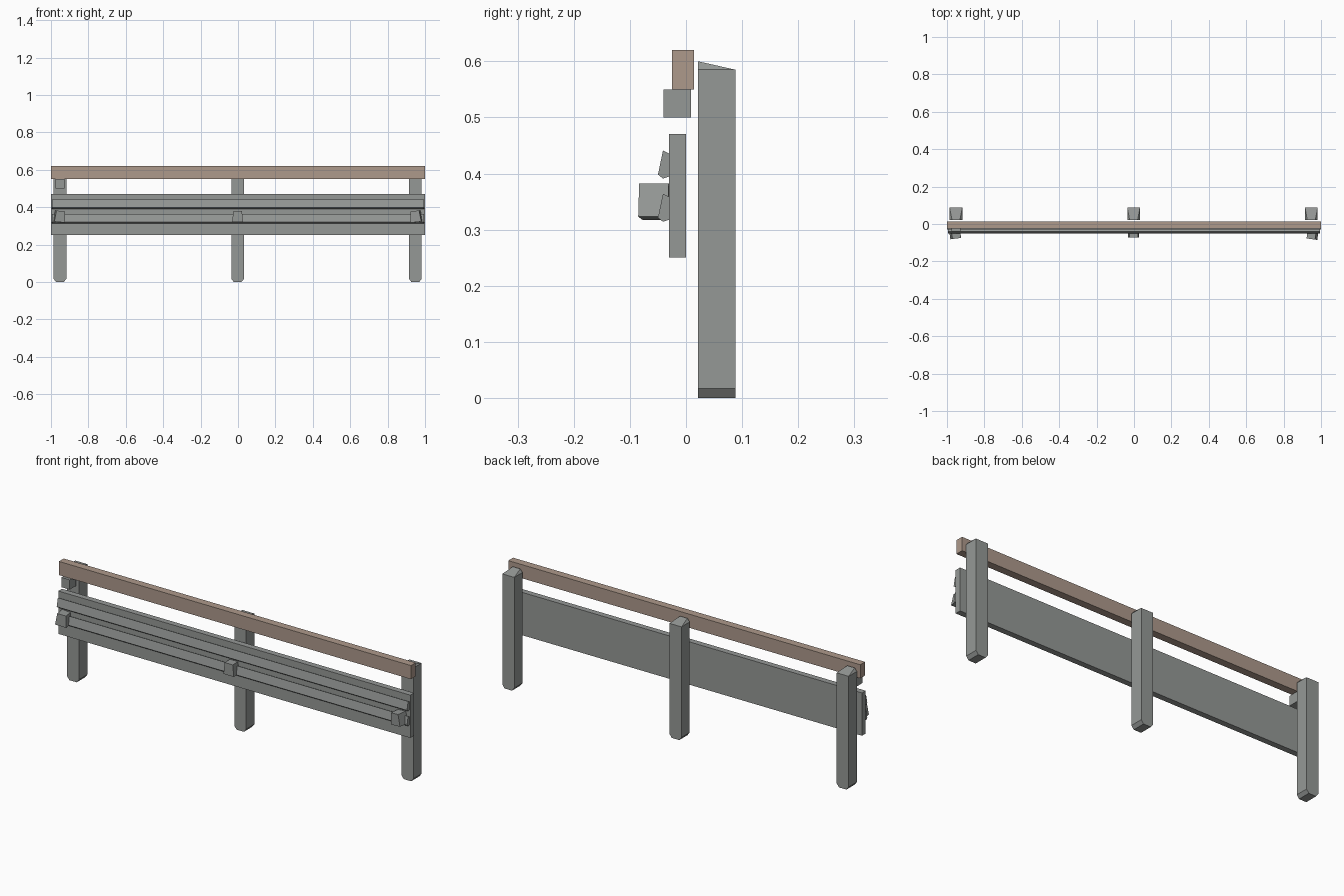
import bpy
from math import radians
from mathutils import Matrix, Vector

cube = bpy.data.objects.get("Cube")
if cube:
    bpy.data.objects.remove(cube)


def material(name, rgb):
    m = bpy.data.materials.new(name)
    m.use_nodes = True
    m.diffuse_color = (*rgb, 1)
    m.node_tree.nodes["Principled BSDF"].inputs["Base Color"].default_value = (*rgb, 1)
    return m


GREY = material("weathered grey", (0.30, 0.315, 0.305))
BROWN = material("pale brown wood", (0.42, 0.32, 0.26))


def loft(name, rings, mat):
    """Skin a stack of equal rings and cap both ends."""
    n = len(rings[0])
    verts = [v for ring in rings for v in ring]
    faces = [tuple(reversed(range(n))), tuple(range(len(verts) - n, len(verts)))]
    for r in range(len(rings) - 1):
        for i in range(n):
            j = (i + 1) % n
            faces.append((r * n + i, r * n + j, r * n + n + j, r * n + n + i))
    mesh = bpy.data.meshes.new(name)
    mesh.from_pydata(verts, [], faces)
    mesh.materials.append(mat)
    ob = bpy.data.objects.new(name, mesh)
    bpy.context.collection.objects.link(ob)
    return ob


def rect(x0, x1, y0, y1, z):
    return [(x0, y0, z), (x1, y0, z), (x1, y1, z), (x0, y1, z)]


def box(name, x0, x1, y0, y1, z0, z1, mat):
    return loft(name, [rect(x0, x1, y0, y1, z0), rect(x0, x1, y0, y1, z1)], mat)


# Posts: chamfered foot, top sloping to the back with clipped front corners
def post(name, x):
    w, c, yf, yb = 0.034, 0.013, 0.021, 0.088
    foot = rect(x - w + c, x + w - c, yf, yb, 0)
    low = rect(x - w, x + w, yf, yb, 0.017)
    high = rect(x - w, x + w, yf, yb, 0.585)
    ob = loft(name, [foot, low, high], GREY)
    cap = [(x - w, yf, 0.585), (x + w, yf, 0.585), (x + w, yb, 0.585), (x - w, yb, 0.585),
           (x - w + c, yf, 0.6), (x + w - c, yf, 0.6)]
    mesh = bpy.data.meshes.new(name + "_cap")
    mesh.from_pydata(cap, [], [(0, 1, 5, 4), (1, 2, 5), (0, 4, 3), (2, 3, 4, 5)])
    mesh.materials.append(GREY)
    top = bpy.data.objects.new(name + "_cap", mesh)
    bpy.context.collection.objects.link(top)
    top.parent = ob


for name, x in (("right_post", -0.952), ("middle_post", -0.002), ("left_post", 0.948)):
    post(name, x)

# Rails
box("hand_rail", -1, 1, -0.025, 0.014, 0.55, 0.62, BROWN)
box("rail_bracket", -0.976, -0.928, -0.04, 0.009, 0.5, 0.55, GREY)
box("main_board", -1, 1, -0.03, 0, 0.25, 0.47, GREY)

# Two tilted ridges along the board
PROFILE = [(-0.029, 0.435), (-0.041, 0.441), (-0.05, 0.398), (-0.041, 0.391), (-0.029, 0.395)]
for name, drop in (("upper_ridge", 0), ("lower_ridge", 0.077)):
    loft(name, [[(x, y, z - drop) for y, z in PROFILE] for x in (-0.995, 0.995)], GREY)


# Tapered blocks on the lower ridge, the end ones turned
def block(name, x, depth, yaw, roll):
    base = rect(-0.029, 0.029, -depth / 2, depth / 2, -0.03)
    top = rect(-0.023, 0.023, -depth / 2, depth / 2, 0.03)
    ob = loft(name, [base, top], GREY)
    turn = Matrix.Rotation(radians(yaw), 4, "Z") @ Matrix.Rotation(radians(roll), 4, "Y")
    ob.data.transform(Matrix.Translation(Vector((x, -0.028 - depth / 2, 0.35))) @ turn)


block("right_block", -0.954, 0.05, 8, 5)
block("middle_block", -0.002, 0.045, 0, 0)
block("left_block", 0.952, 0.053, -8, -6)
